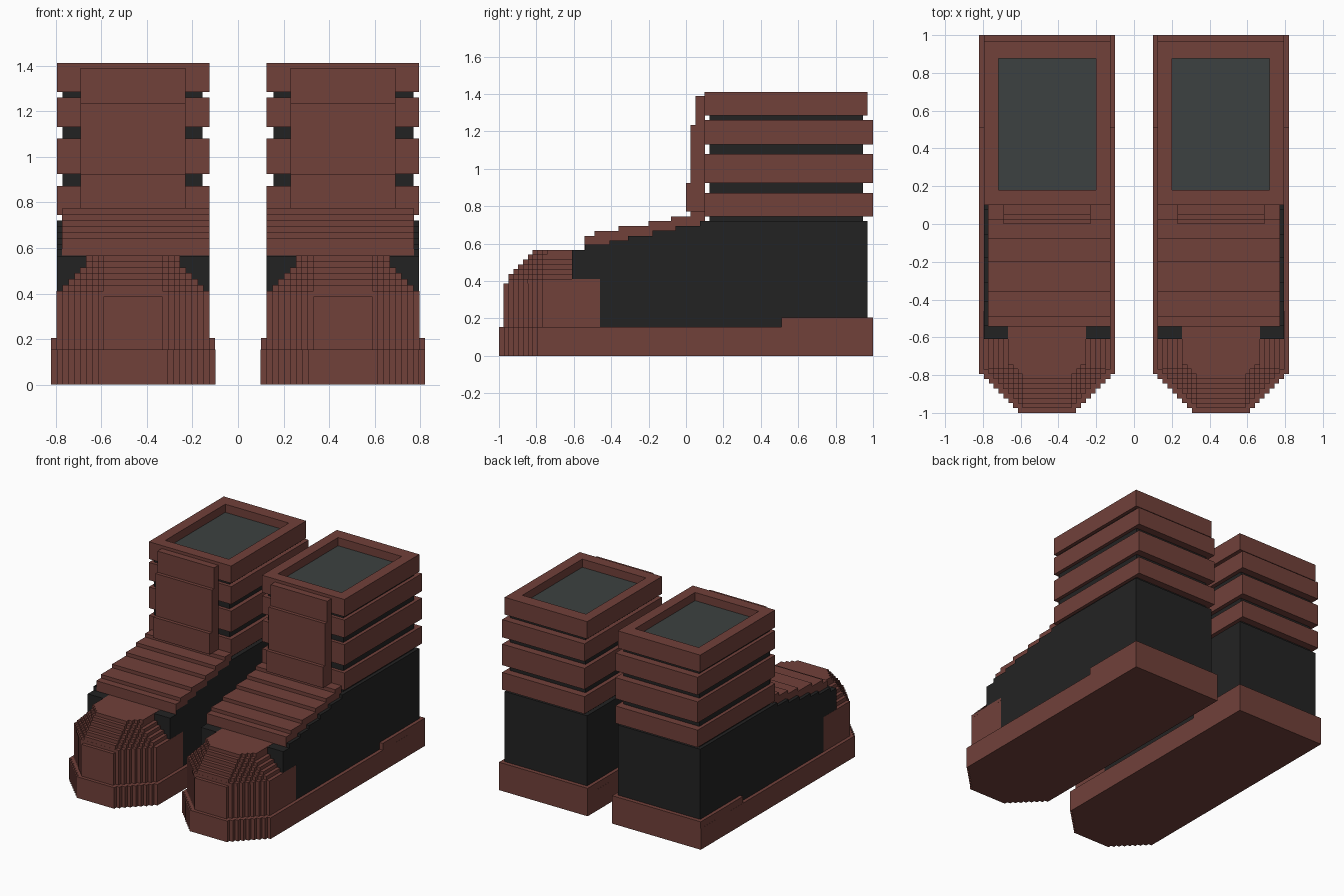
import bpy
import bmesh

cube = bpy.data.objects.get("Cube")
if cube:
    bpy.data.objects.remove(cube, do_unlink=True)

CENTRE = 0.46   # middle of the left boot
STEP = 0.0258   # size of one stair of the blocky curves


def material(name, rgb):
    m = bpy.data.materials.new(name)
    m.use_nodes = True
    m.diffuse_color = (*rgb, 1)
    m.node_tree.nodes["Principled BSDF"].inputs["Base Color"].default_value = (*rgb, 1)
    return m


brown = material("brown_leather", (0.165, 0.052, 0.042))
black = material("black_leather", (0.0165, 0.0165, 0.0165))
lining = material("grey_lining", (0.045, 0.053, 0.052))


def finish(bm, name, *mats):
    """Make a mirrored pair from the left-hand part."""
    bmesh.ops.recalc_face_normals(bm, faces=bm.faces[:])
    mesh = bpy.data.meshes.new(name)
    bm.to_mesh(mesh)
    bm.free()
    for m in mats:
        mesh.materials.append(m)
    ob = bpy.data.objects.new(name, mesh)
    bpy.context.collection.objects.link(ob)
    ob.modifiers.new("pair", "MIRROR")
    return ob


def add_prism(bm, outline, lo, hi, axis):
    """Extrude an outline: (y, z) along x, or (x, y) along z."""
    def place(p, t):
        return (t, p[0], p[1]) if axis == "x" else (p[0], p[1], t)
    face = bm.faces.new([bm.verts.new(place(p, lo)) for p in outline])
    ext = bmesh.ops.extrude_face_region(bm, geom=[face])["geom"]
    move = (hi - lo, 0, 0) if axis == "x" else (0, 0, hi - lo)
    bmesh.ops.translate(bm, vec=move, verts=[g for g in ext if isinstance(g, bmesh.types.BMVert)])


def add_box(bm, x, y, z):
    add_prism(bm, [(x[0], y[0]), (x[1], y[0]), (x[1], y[1]), (x[0], y[1])], *z, "z")


def stair_plan(front, back, front_half, steps):
    """Plan with a flat front and stair-stepped front corners."""
    side = []
    for i in range(steps, 0, -1):
        y = front + i * STEP
        side += [(front_half + i * STEP, y), (front_half + (i - 1) * STEP, y)]
    side = [(front_half + steps * STEP, back)] + side + [(front_half, front)]
    return ([(CENTRE + x, y) for x, y in side]
            + [(CENTRE - x, y) for x, y in reversed(side)])


# Sole with raised heel
bm = bmesh.new()
add_prism(bm, stair_plan(-1, 1, 0.154, 8), 0, 0.155, "z")
add_box(bm, (0.10, 0.82), (0.51, 1), (0.155, 0.205))
finish(bm, "sole", brown)

# Toe cap: stacked layers shrinking toward the top
bm = bmesh.new()
add_prism(bm, stair_plan(-0.975, -0.46, 0.129, 8), 0.155, 0.388, "z")
add_prism(bm, stair_plan(-0.95, -0.46, 0.155, 7), 0.388, 0.41, "z")
low = 0.41
for k in range(1, 7):
    top = 0.41 + k * STEP
    back = -0.54 if k == 6 else -0.61
    add_prism(bm, stair_plan(-0.975 + k * STEP, back, 0.129, max(8 - k, 3)), low, top + 0.002, "z")
    low = top
finish(bm, "toe_cap", brown)

# Foot body, rising in stairs to the ankle
slope = [(-0.54, 0.595), (-0.41, 0.595), (-0.41, 0.617), (-0.31, 0.617), (-0.31, 0.642),
         (-0.18, 0.642), (-0.18, 0.67), (-0.055, 0.67), (-0.055, 0.695), (0.075, 0.695),
         (0.075, 0.72)]
bm = bmesh.new()
add_prism(bm, [(0.97, 0.155), (-0.46, 0.155), (-0.46, 0.41), (-0.61, 0.41), (-0.61, 0.565),
               (-0.54, 0.565)] + slope + [(0.97, 0.72)], 0.125, 0.795, "x")
finish(bm, "foot_body", black)

# Stepped instep plate lying on the body
bm = bmesh.new()
plate = [(-0.543, 0.567), (-0.543, 0.642), (-0.49, 0.642), (-0.49, 0.668), (-0.36, 0.668),
         (-0.36, 0.694), (-0.2, 0.694), (-0.2, 0.72), (-0.08, 0.72), (-0.08, 0.746),
         (0.025, 0.746), (0.025, 0.772), (0.102, 0.772), (0.102, 0.72)]
add_prism(bm, [(-0.54, 0.567)] + plate + slope[::-1], 0.125, 0.772, "x")
finish(bm, "instep_plate", brown)

# Upright tongue
bm = bmesh.new()
add_prism(bm, [(0.102, 0.772), (0, 0.772), (0, 0.925), (0.025, 0.925), (0.025, 1.235),
               (0.05, 1.235), (0.05, 1.39), (0.102, 1.39)], 0.23, 0.69, "x")
finish(bm, "tongue", brown)

# Inner shaft seen between the cuffs
bm = bmesh.new()
add_box(bm, (0.155, 0.77), (0.125, 0.945), (0.72, 1.3))
finish(bm, "shaft", black)

# Cuff rings
bm = bmesh.new()
for z in ((0.745, 0.872), (0.925, 1.08), (1.13, 1.26)):
    add_box(bm, (0.125, 0.795), (0.10, 1), z)
finish(bm, "cuff_rings", brown)

# Top cuff with recessed opening
bm = bmesh.new()
add_box(bm, (0.125, 0.795), (0.10, 0.97), (1.285, 1.412))
bmesh.ops.recalc_face_normals(bm, faces=bm.faces[:])
rim = max(bm.faces, key=lambda f: f.calc_center_median().z)
bmesh.ops.inset_individual(bm, faces=[rim], thickness=0.08)
for v in rim.verts:
    v.co.x = 0.20 if v.co.x < CENTRE else 0.717
    v.co.y = 0.18 if v.co.y < 0.5 else 0.876
floor = bmesh.ops.extrude_discrete_faces(bm, faces=[rim])["faces"][0]
bmesh.ops.translate(bm, vec=(0, 0, -0.06), verts=floor.verts[:])
floor.material_index = 1
finish(bm, "top_cuff", brown, lining)
